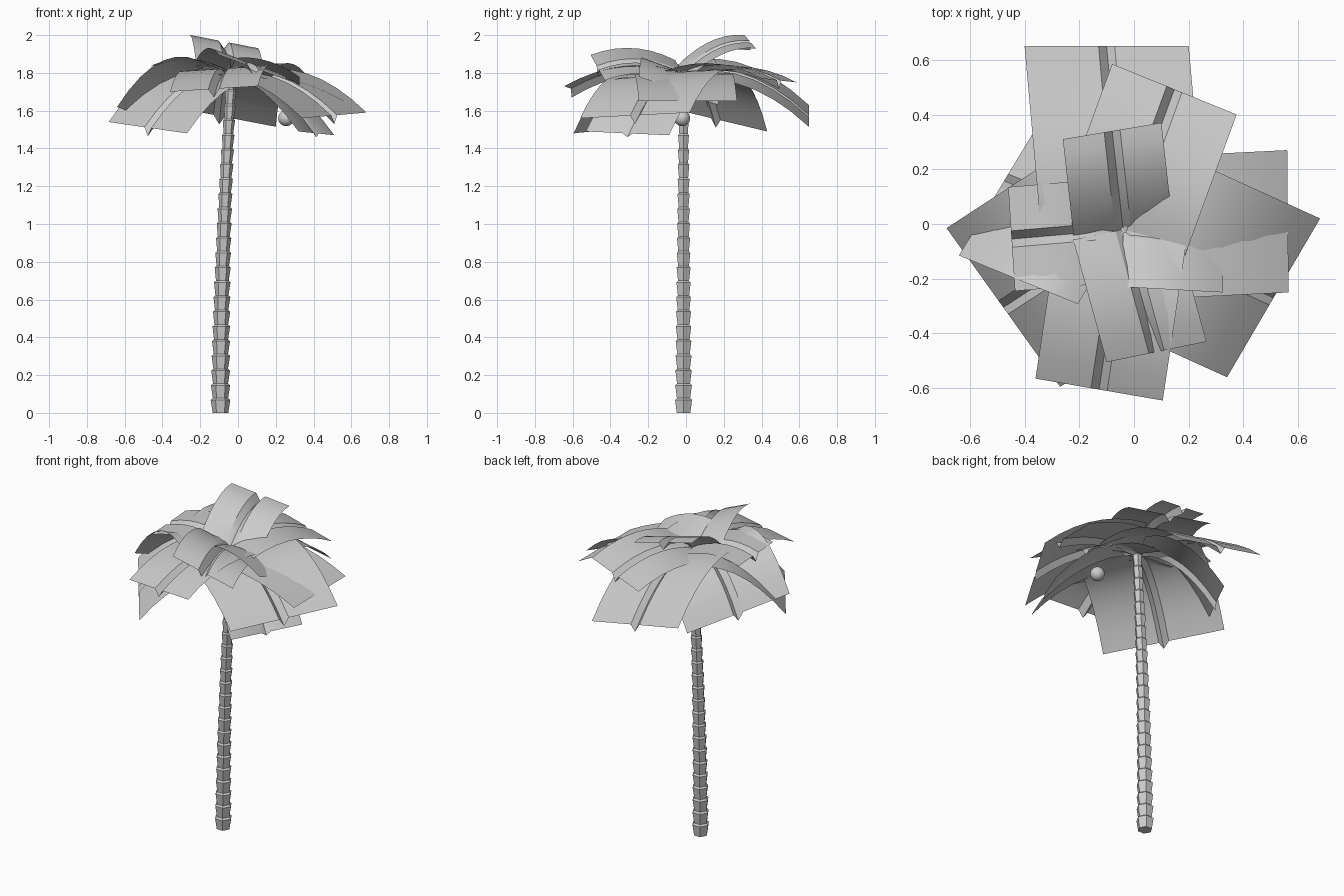
import bpy, bmesh, math
from mathutils import Vector

cube = bpy.data.objects.get("Cube")
if cube:
    bpy.data.objects.remove(cube)

grey = bpy.data.materials.new("plain grey")
grey.use_nodes = True
grey.diffuse_color = (0.6, 0.6, 0.6, 1)
grey.node_tree.nodes["Principled BSDF"].inputs["Base Color"].default_value = (0.6, 0.6, 0.6, 1)


def finish(name, bm, angle):
    mesh = bpy.data.meshes.new(name)
    bm.to_mesh(mesh)
    bm.free()
    mesh.materials.append(grey)
    obj = bpy.data.objects.new(name, mesh)
    bpy.context.collection.objects.link(obj)
    bpy.ops.object.select_all(action="DESELECT")
    obj.select_set(True)
    bpy.context.view_layer.objects.active = obj
    if angle:
        bpy.ops.object.shade_smooth_by_angle(angle=math.radians(angle))


# Trunk: stacked six-sided segments, each flaring upward, along a slight lean
SEGMENTS = 23
TOP = 1.79


def trunk_ring(bm, z, scale):
    t = z / TOP
    x = -0.093 + 0.06 * t ** 1.9
    r = (0.048 - 0.022 * t) * scale
    return [bm.verts.new((x + r * math.cos(a * math.pi / 3),
                          -0.013 + r * math.sin(a * math.pi / 3), z)) for a in range(6)]


bm = bmesh.new()
rings = []
for i in range(SEGMENTS):
    z = TOP * i / SEGMENTS
    rings.append(trunk_ring(bm, z, 0.86))
    rings.append(trunk_ring(bm, z + TOP / SEGMENTS * 0.88, 1.1))
rings.append(trunk_ring(bm, TOP, 0.86))
for low, high in zip(rings, rings[1:]):
    for k in range(6):
        n = (k + 1) % 6
        bm.faces.new((low[k], low[n], high[n], high[k]))
bm.faces.new(rings[0][::-1])
bm.faces.new(rings[-1])
finish("trunk", bm, 0)

# Fronds: broad arched sheets with a V-shaped groove along the middle
CROWN = Vector((-0.04, -0.02, 1.8))


def frond(name, left, right, rise, groove=0.045, steps=7):
    left, right = Vector(left), Vector(right)
    tip, across = (left + right) / 2, right - left
    g = 0.03 / across.length
    section = [(-0.5, 0), (-g, 0), (0, -groove), (g, 0), (0.5, 0)]
    bm = bmesh.new()
    rows = []
    for i in range(steps + 1):
        t = i / steps
        spine = CROWN.lerp(tip, t) + Vector((0, 0, rise * 4 * t * (1 - t)))
        rows.append([bm.verts.new(spine + across * u + Vector((0, 0, dz * (0.4 + 0.6 * t))))
                     for u, dz in section])
    for a, b in zip(rows, rows[1:]):
        for k in range(len(section) - 1):
            bm.faces.new((a[k], a[k + 1], b[k + 1], b[k]))
    bmesh.ops.recalc_face_normals(bm, faces=bm.faces)
    if sum(f.normal.z for f in bm.faces) < 0:
        bmesh.ops.reverse_faces(bm, faces=bm.faces)
    finish(name, bm, 25)


# Each frond is given by the two corners of its outer end and its arch height
frond("frond_back_low", (-0.40, 0.65, 1.63), (0.20, 0.65, 1.515), 0.10)
frond("frond_back_middle", (-0.08, 0.585, 1.75), (0.375, 0.40, 1.77), 0.06)
frond("frond_back_raised", (-0.26, 0.31, 2.0), (0.10, 0.37, 1.93), 0.05)
frond("frond_right_flat", (-0.46, 0.135, 1.84), (-0.435, -0.245, 1.84), 0.05)
frond("frond_back_right_low", (-0.64, -0.115, 1.62), (-0.31, 0.43, 1.49), 0.11)
frond("frond_front_right_low", (-0.685, -0.015, 1.54), (-0.27, -0.595, 1.48), 0.09)
frond("frond_front_middle", (-0.36, -0.565, 1.70), (0.105, -0.645, 1.73), 0.06)
frond("frond_front_raised", (-0.10, -0.505, 1.895), (0.265, -0.43, 1.76), 0.05)
frond("frond_front_left_upper", (0.34, -0.56, 1.56), (0.68, 0.02, 1.59), 0.08)
frond("frond_front_left_low", (0.32, -0.53, 1.49), (0.51, -0.09, 1.47), 0.08, 0.02)
frond("frond_left_wide", (0.565, -0.25, 1.65), (0.56, 0.27, 1.65), 0.045)
frond("frond_left_short", (0.325, -0.25, 1.78), (0.325, 0.17, 1.63), 0.04)

# Small round fruit hanging under the crown
bm = bmesh.new()
bmesh.ops.create_uvsphere(bm, u_segments=20, v_segments=12, radius=0.042)
bmesh.ops.translate(bm, vec=(0.255, -0.02, 1.56), verts=bm.verts)
finish("fruit", bm, 60)
